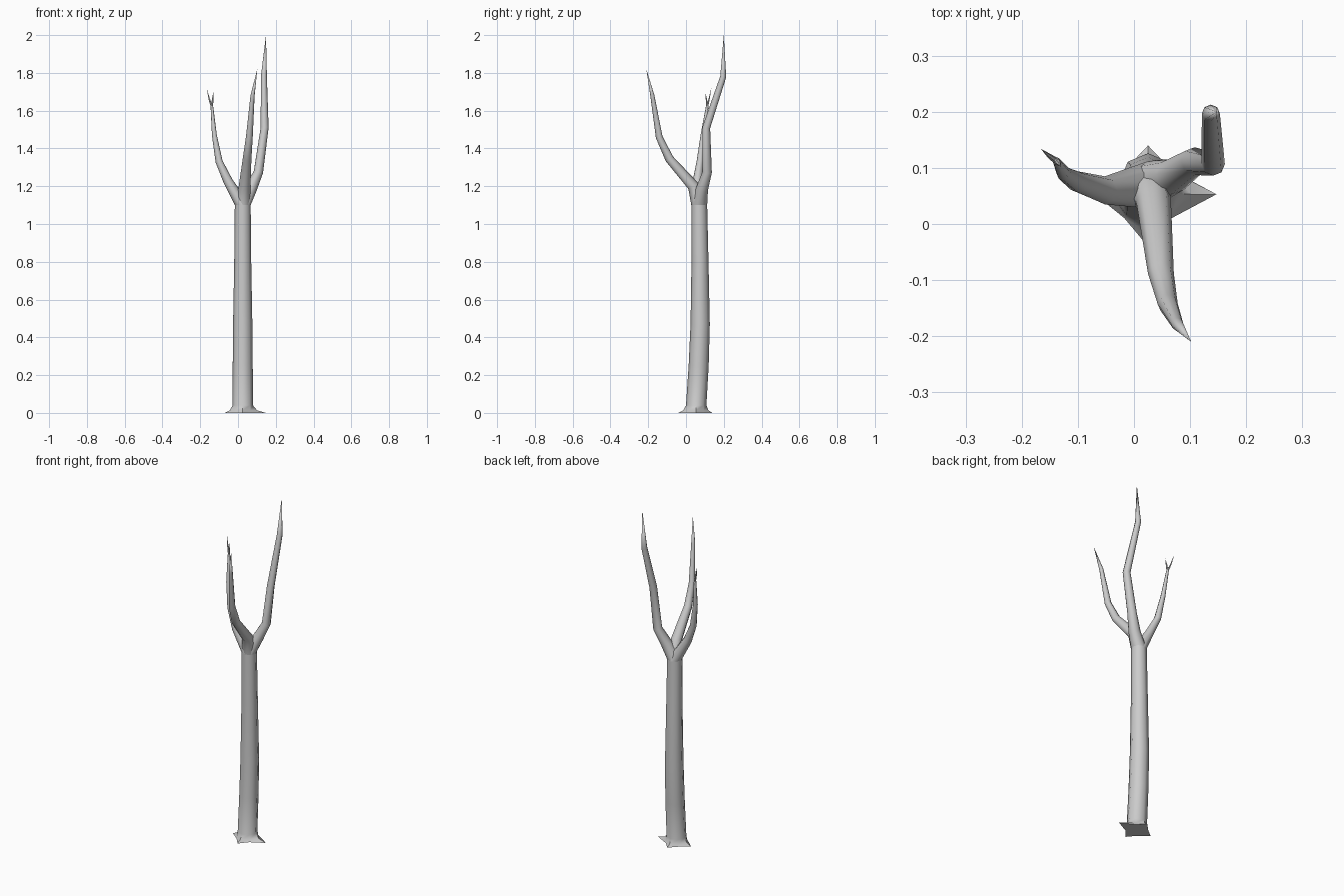
import bpy, bmesh, math
from mathutils import Vector

if "Cube" in bpy.data.objects:
    bpy.data.objects.remove(bpy.data.objects["Cube"])

SIDES = 8


def finish(bm, name, angle=50):
    bmesh.ops.recalc_face_normals(bm, faces=bm.faces)
    me = bpy.data.meshes.new(name)
    bm.to_mesh(me)
    bm.free()
    ob = bpy.data.objects.new(name, me)
    bpy.context.collection.objects.link(ob)
    bpy.ops.object.select_all(action='DESELECT')
    ob.select_set(True)
    bpy.context.view_layer.objects.active = ob
    bpy.ops.object.shade_smooth_by_angle(angle=math.radians(angle))
    return ob


def loft(bm, rings):
    for a, b in zip(rings, rings[1:]):
        n = len(a)
        for i in range(n):
            j = (i + 1) % n
            bm.faces.new((a[i], a[j], b[j], b[i]))


def ring(bm, centre, normal, radii):
    # section square to the path, kept aligned with the x axis
    u = Vector((1, 0, 0))
    u = (u - normal * u.dot(normal)).normalized()
    v = normal.cross(u)
    out = []
    for i, r in enumerate(radii):
        t = math.tau * i / len(radii)
        out.append(bm.verts.new(centre + (u * math.cos(t) + v * math.sin(t)) * r))
    return out


def limb(name, path, sides=SIDES):
    """Tapered tube through (x, y, z, radius); starts level, ends in a point."""
    bm = bmesh.new()
    pts = [Vector(p[:3]) for p in path]
    rings = []
    for i in range(len(path) - 1):
        if i == 0:
            n = Vector((0, 0, 1))
        else:
            n = (pts[i] - pts[i - 1]).normalized() + (pts[i + 1] - pts[i]).normalized()
            n.normalize()
        rings.append(ring(bm, pts[i], n, [path[i][3]] * sides))
    loft(bm, rings)
    tip = bm.verts.new(pts[-1])
    last = rings[-1]
    for i in range(sides):
        bm.faces.new((last[i], last[(i + 1) % sides], tip))
    return finish(bm, name)


# trunk with four-pointed root flare
bm = bmesh.new()
up = Vector((0, 0, 1))
tips = {0: 0.122, 2: 0.087, 4: 0.095, 6: 0.093}
star = [tips.get(i, 0.06) for i in range(SIDES)]
mid = [0.056 + (r - 0.056) * 0.3 for r in star]
rings = [ring(bm, Vector((0.025, 0.053, 0)), up, star),
         ring(bm, Vector((0.025, 0.053, 0.014)), up, mid)]
bm.faces.new(rings[0])
for x, y, z, r in [(0.025, 0.054, 0.04, 0.054), (0.025, 0.067, 0.25, 0.053),
                   (0.025, 0.075, 0.47, 0.051), (0.025, 0.074, 0.8, 0.045),
                   (0.025, 0.07, 1.1, 0.042)]:
    rings.append(ring(bm, Vector((x, y, z)), up, [r] * SIDES))
loft(bm, rings)
finish(bm, "trunk")

# three branches growing out of the trunk's top ring
top = (0.025, 0.07, 1.1, 0.042)
limb("left_branch", [top, (-0.052, 0.06, 1.225, 0.025), (-0.1, 0.075, 1.33, 0.019),
                     (-0.125, 0.09, 1.47, 0.013), (-0.138, 0.112, 1.62, 0.007),
                     (-0.14, 0.114, 1.65, 0)])
limb("front_branch", [top, (0.035, 0.04, 1.2, 0.031), (0.048, -0.088, 1.345, 0.023),
                      (0.06, -0.142, 1.46, 0.018), (0.077, -0.178, 1.68, 0.011),
                      (0.102, -0.21, 1.82, 0)])
limb("right_branch", [top, (0.068, 0.085, 1.185, 0.032), (0.108, 0.112, 1.275, 0.025),
                      (0.141, 0.107, 1.51, 0.021), (0.137, 0.197, 1.78, 0.016),
                      (0.148, 0.2, 2.0, 0)])

# forked twigs at the end of the left branch
for name, bend, end in [("outer_twig", (-0.152, 0.122, 1.66), (-0.166, 0.134, 1.72)),
                        ("inner_twig", (-0.134, 0.108, 1.66), (-0.13, 0.102, 1.70))]:
    limb(name, [(-0.138, 0.112, 1.62, 0.006), (*bend, 0.004), (*end, 0)], 6)
